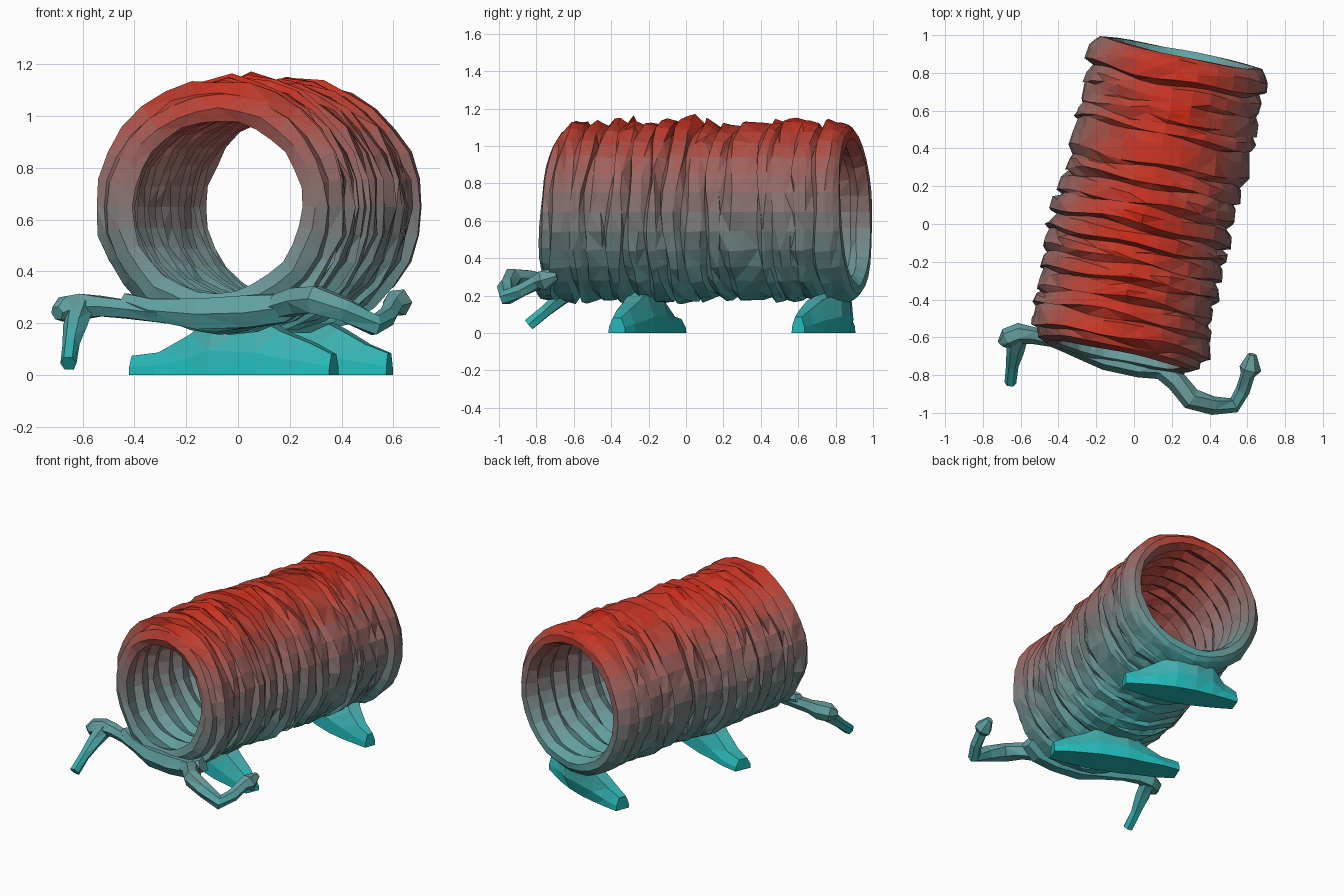
import bpy, bmesh, math, random
from mathutils import Vector

if "Cube" in bpy.data.objects:
    bpy.data.objects.remove(bpy.data.objects["Cube"])

random.seed(7)
START, END = Vector((-0.082, -0.705, 0.648)), Vector((0.25, 0.905, 0.648))
AXIS = (END - START).normalized()
SIDE = Vector((AXIS.y, -AXIS.x, 0)).normalized()
UP = Vector((0, 0, 1))
LENGTH = (END - START).length

# Height gradient: teal at the ground to red on top, one material per band
STOPS = [(0.0, (0.13, 0.74, 0.74)), (0.3, (0.40, 0.61, 0.61)), (0.62, (0.50, 0.47, 0.47)),
         (0.9, (0.62, 0.38, 0.36)), (1.17, (0.80, 0.17, 0.10))]
BANDS = 32


def gradient(z):
    for (z0, c0), (z1, c1) in zip(STOPS, STOPS[1:]):
        if z <= z1:
            f = (z - z0) / (z1 - z0)
            return [(a + (b - a) * f) ** 2.2 for a, b in zip(c0, c1)]
    return [c ** 2.2 for c in STOPS[-1][1]]


mats = []
for i in range(BANDS):
    m = bpy.data.materials.new(f"height_band_{i}")
    m.diffuse_color = (*gradient((i + 0.5) / BANDS * 1.17), 1)
    m.use_nodes = True
    m.node_tree.nodes["Principled BSDF"].inputs["Base Color"].default_value = m.diffuse_color
    mats.append(m)


def loft(name, rings, cap=True):
    """Skin a list of point rings; cap the ends, or join last ring to first."""
    bm = bmesh.new()
    vr = [[bm.verts.new(p) for p in ring] for ring in rings]
    pairs = list(zip(vr, vr[1:]))
    if cap:
        bm.faces.new(vr[0])
        bm.faces.new(vr[-1])
    else:
        pairs.append((vr[-1], vr[0]))
    n = len(vr[0])
    for a, b in pairs:
        for i in range(n):
            j = (i + 1) % n
            bm.faces.new((a[i], a[j], b[j], b[i]))
    bmesh.ops.triangulate(bm, faces=bm.faces)
    bmesh.ops.recalc_face_normals(bm, faces=bm.faces)
    me = bpy.data.meshes.new(name)
    for m in mats:
        me.materials.append(m)
    for f in bm.faces:
        z = f.calc_center_median().z
        f.material_index = max(0, min(BANDS - 1, int(z / 1.17 * BANDS)))
    bm.to_mesh(me)
    bm.free()
    ob = bpy.data.objects.new(name, me)
    bpy.context.collection.objects.link(ob)
    return ob


# Hollow trunk: corrugated outer skin, rims, and corrugated inner skin
SIDES = 28
BUMPS = [(-0.36, 95, 0.03), (0.03, 88, 0.03), (0.62, 84, 0.035)]


def trunk_ring(s, r, jitter, wobble):
    """One ring at distance s along the axis, roughened in radius and position."""
    t = s / LENGTH
    ph = [random.uniform(0, math.tau) for _ in range(2)]
    sway = -0.03 * math.sin(math.pi * min(1, max(0, t * 1.6)))
    pts = []
    for i in range(SIDES):
        a = math.tau * i / SIDES
        rr = r + random.uniform(-jitter, jitter)
        y = START.y + s * AXIS.y
        if r > 0.42:
            for by, deg, amp in BUMPS:
                da = (a - math.radians(deg)) / 0.2
                rr += amp * math.exp(-da * da - ((y - by) / 0.09) ** 2)
        lip = -math.sin(a) * (0.05 * t - 0.032)
        ax = s + lip + wobble * (math.sin(2 * a + ph[0]) + math.sin(5 * a + ph[1])) / 2
        pts.append(START + AXIS * ax + SIDE * (rr * math.cos(a) + sway) + UP * rr * math.sin(a))
    return pts


rings = [trunk_ring(0.0, 0.385, 0.008, 0.006), trunk_ring(0.025, 0.435, 0.008, 0.008)]
# uneven ridge widths, with one wide smooth stretch behind the middle
widths = [random.uniform(0.75, 1.3) for _ in range(14)]
widths[9] = 2.0
unit = (LENGTH - 0.09) / sum(widths)
s = 0.06
for k, w in enumerate(widths):
    step = w * unit
    top = 0.484 + random.uniform(-0.012, 0.01)
    for f, r in ((0.0, random.uniform(0.44, 0.465)), (0.2, top), (0.7, top - 0.008)):
        rings.append(trunk_ring(s + f * step, r, 0.011, 0.022))
    s += step
rings += [trunk_ring(LENGTH - 0.025, 0.465, 0.006, 0.006), trunk_ring(LENGTH, 0.44, 0.005, 0.005),
          trunk_ring(LENGTH, 0.395, 0.005, 0.005)]
INNER = 13
for k in range(INNER):
    s = LENGTH - 0.06 - k * (LENGTH - 0.11) / INNER
    narrow = 0.025 * k / INNER
    rings.append(trunk_ring(s, 0.365 - narrow, 0.008, 0.015))
    rings.append(trunk_ring(s - 0.05, 0.395 - narrow, 0.008, 0.015))
rings.append(trunk_ring(0.015, 0.335, 0.006, 0.006))
loft("hollow_trunk", rings, cap=False)


# Knobbly branch swept along a path of (x, y, z, radius)
def branch(name, path, sides=6):
    pts = [Vector(p[:3]) for p in path]
    out = []
    for i, p in enumerate(pts):
        d = (pts[min(i + 1, len(pts) - 1)] - pts[max(i - 1, 0)]).normalized()
        u = d.cross(UP).normalized()
        v = u.cross(d)
        ring = []
        for k in range(sides):
            a = math.tau * k / sides
            r = path[i][3] * random.uniform(0.95, 1.2)
            ring.append(p + u * r * math.cos(a) + v * r * math.sin(a))
        out.append(ring)
    return loft(name, out)


branch("front_root", [(-0.44, -0.60, 0.29, 0.03), (-0.33, -0.65, 0.25, 0.045), (-0.15, -0.71, 0.235, 0.06),
                      (0.03, -0.745, 0.24, 0.065), (0.17, -0.76, 0.26, 0.06), (0.26, -0.75, 0.30, 0.045)])
branch("left_branch", [(-0.30, -0.66, 0.24, 0.04), (-0.43, -0.615, 0.255, 0.038), (-0.53, -0.59, 0.265, 0.042),
                       (-0.61, -0.58, 0.265, 0.055), (-0.67, -0.60, 0.255, 0.05), (-0.70, -0.635, 0.24, 0.028)])
branch("left_twig", [(-0.61, -0.59, 0.25, 0.05), (-0.63, -0.67, 0.19, 0.042), (-0.645, -0.75, 0.12, 0.034),
                     (-0.655, -0.84, 0.045, 0.032)])
branch("right_branch", [(0.14, -0.76, 0.26, 0.05), (0.23, -0.83, 0.285, 0.052), (0.30, -0.93, 0.295, 0.055),
                        (0.42, -0.96, 0.25, 0.045), (0.53, -0.96, 0.195, 0.04), (0.575, -0.88, 0.225, 0.035),
                        (0.60, -0.80, 0.27, 0.037), (0.615, -0.765, 0.28, 0.053), (0.625, -0.69, 0.305, 0.022)])


# Flat-bottomed foot bar; stations are (fraction, height, width, top shift)
def foot(name, left, right, width, stations):
    l, r = Vector((*left, 0)), Vector((*right, 0))
    d = (r - l).normalized()
    n = Vector((-d.y, d.x, 0))
    out = []
    for f, h, w, shift in stations:
        c = l.lerp(r, f)
        h *= random.uniform(0.95, 1.08)
        w *= width / 2
        up = UP * h
        sh = n * shift
        out.append([c - n * w, c - n * w * 0.95 + up * 0.4, c - n * w * 0.5 + up + sh,
                    c + n * w * 0.5 + up + sh, c + n * w * 0.95 + up * 0.4 + sh * 0.5, c + n * w])
    return loft(name, out)


foot("front_foot", (-0.40, -0.05), (0.37, -0.37), 0.16,
     [(0, 0.075, 0.7, 0), (0.14, 0.09, 1.0, 0), (0.3, 0.15, 1.1, 0), (0.42, 0.23, 1.25, 0),
      (0.65, 0.22, 1.25, 0), (0.76, 0.17, 1.1, 0), (0.9, 0.12, 0.9, 0), (1, 0.08, 0.6, 0)])
foot("back_foot", (-0.12, 0.86), (0.585, 0.60), 0.15,
     [(0, 0.08, 0.65, 0), (0.12, 0.12, 0.9, 0.01), (0.24, 0.20, 1.1, 0.05), (0.4, 0.23, 1.3, 0.08),
      (0.58, 0.23, 1.3, 0.08), (0.74, 0.17, 1.1, 0.02), (0.88, 0.12, 0.8, 0), (1, 0.08, 0.5, 0)])
